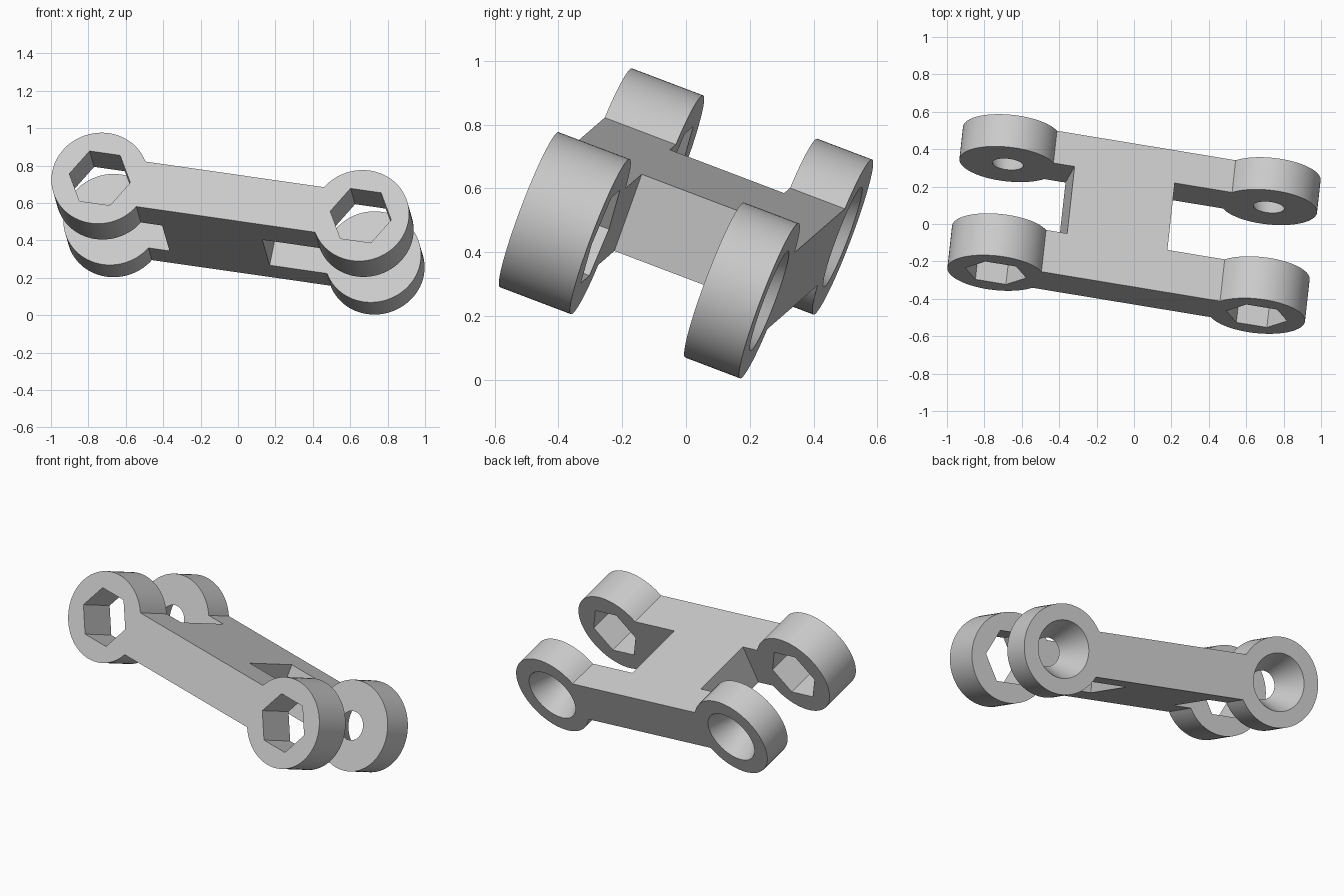
import bpy, bmesh
from math import sin, cos, radians, pi
from mathutils import Vector, Matrix

cube = bpy.data.objects.get("Cube")
if cube:
    bpy.data.objects.remove(cube, do_unlink=True)

# Link dimensions in its own frame: x along the link, y along the pin axis, z up
RING_R, HALF_SPAN, HALF_BAR = 0.26, 0.714, 0.13
FRONT, FRONT_IN, REAR_IN, REAR = -0.405, -0.165, 0.22, 0.405
HOLE_R, PIN_R, ROUND = 0.167, 0.083, 64

# Tilted pose of the whole link
along = Vector((0.977, -0.161, -0.14)).normalized()
axis = Vector((0.1025, 0.93, -0.353))
axis = (axis - along * axis.dot(along)).normalized()
pose = Matrix((along, axis, along.cross(axis))).transposed().to_4x4()
pose = Matrix.Translation((0, 0, 0.49)) @ pose

grey = bpy.data.materials.new("light_grey")
grey.use_nodes = True
colour = (0.6, 0.6, 0.6, 1)
grey.diffuse_color = colour
grey.node_tree.nodes["Principled BSDF"].inputs["Base Color"].default_value = colour


def arc(cx, radius, start, end, steps):
    angles = [radians(start + (end - start) * i / steps) for i in range(steps + 1)]
    return [(cx + radius * cos(a), radius * sin(a)) for a in angles]


def finish(bm, name):
    bmesh.ops.recalc_face_normals(bm, faces=bm.faces)
    bm.transform(pose)
    mesh = bpy.data.meshes.new(name)
    bm.to_mesh(mesh)
    bm.free()
    mesh.materials.append(grey)
    mesh.shade_smooth()
    mesh.set_sharp_from_angle(angle=radians(30))
    bpy.context.collection.objects.link(bpy.data.objects.new(name, mesh))


def tube(bm, near, far, y0, y1):
    """Wall between two matching loops; returns the rim edges of each end."""
    a = [bm.verts.new((x, y0, z)) for x, z in near]
    b = [bm.verts.new((x, y1, z)) for x, z in far]
    n = len(a)
    for i in range(n):
        j = (i + 1) % n
        bm.faces.new((a[i], a[j], b[j], b[i]))
    return [[bm.edges.get((r[i], r[(i + 1) % n])) for i in range(n)] for r in (a, b)]


def double_eye(name, y0, y1, sides, r0, r1):
    """Bar with a ring at each end, pierced by straight or tapered holes."""
    bm = bmesh.new()
    outline = (arc(HALF_SPAN, RING_R, -150, 150, ROUND)
               + arc(-HALF_SPAN, RING_R, 30, 330, ROUND))
    rims = [tube(bm, outline, outline, y0, y1)]
    for cx in (-HALF_SPAN, HALF_SPAN):
        rims.append(tube(bm, arc(cx, r0, 0, 360, sides)[:-1],
                         arc(cx, r1, 0, 360, sides)[:-1], y0, y1))
    for end, facing in ((0, -1), (1, 1)):
        edges = [e for rim in rims for e in rim[end]]
        bmesh.ops.triangle_fill(bm, edges=edges, use_beauty=True,
                                normal=(0, facing, 0))
    finish(bm, name)


# Front pair of rings with hexagonal sockets, rear pair with conical holes
double_eye("front_link", FRONT, FRONT_IN, 6, HOLE_R, HOLE_R)
double_eye("rear_link", REAR_IN, REAR, ROUND, PIN_R, HOLE_R)

# Web joining the two bars, open where it meets them
bm = bmesh.new()
section = [(-0.373, -HALF_BAR), (0.175, -HALF_BAR), (0.175, HALF_BAR), (-0.373, HALF_BAR)]
tube(bm, section, section, FRONT_IN, REAR_IN)
finish(bm, "center_web")
